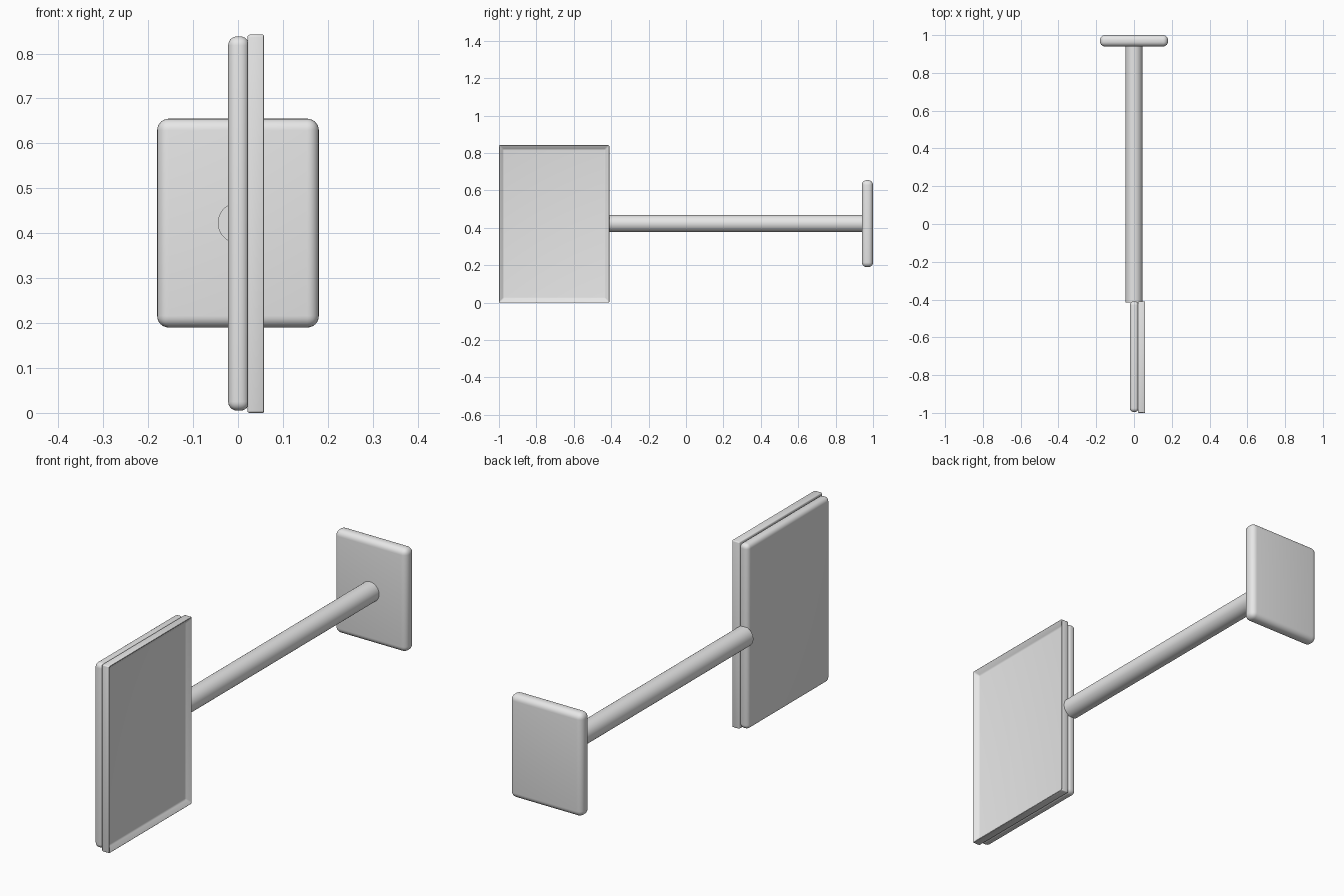
import bpy, bmesh, math
from mathutils import Matrix, Vector

if "Cube" in bpy.data.objects:
    bpy.data.objects.remove(bpy.data.objects["Cube"])

grey = bpy.data.materials.new("light_grey")
grey.diffuse_color = (0.8, 0.8, 0.8, 1)
grey.use_nodes = True
grey.node_tree.nodes["Principled BSDF"].inputs["Base Color"].default_value = grey.diffuse_color


def finish(bm, name, bevel=0, segments=4):
    bmesh.ops.recalc_face_normals(bm, faces=bm.faces)
    me = bpy.data.meshes.new(name)
    bm.to_mesh(me)
    bm.free()
    ob = bpy.data.objects.new(name, me)
    bpy.context.collection.objects.link(ob)
    me.materials.append(grey)
    if bevel:
        m = ob.modifiers.new("rounding", 'BEVEL')
        m.width, m.segments = bevel, segments
        m.limit_method = 'ANGLE'
    bpy.ops.object.select_all(action='DESELECT')
    ob.select_set(True)
    bpy.context.view_layer.objects.active = ob
    if bevel:
        bpy.ops.object.modifier_apply(modifier="rounding")
    bpy.ops.object.shade_smooth_by_angle(angle=math.radians(35))
    return ob


def box_mesh(lo, hi):
    lo, hi = Vector(lo), Vector(hi)
    bm = bmesh.new()
    mat = Matrix.Translation((lo + hi) / 2) @ Matrix.Diagonal((*(hi - lo), 1))
    bmesh.ops.create_cube(bm, size=1, matrix=mat)
    return bm


# Rounded wall plate at the far end of the arm
finish(box_mesh((-0.18, 0.94, 0.19), (0.18, 1.0, 0.655)), "wall_plate", 0.026, 6)

# Rounded backing panel
finish(box_mesh((-0.022, -0.995, 0.005), (0.025, -0.41, 0.838)), "back_panel", 0.02, 6)

# Display frame with a recessed face on the +x side
bm = box_mesh((0.021, -1.0, 0.0), (0.06, -0.41, 0.842))
bm.normal_update()
front = [f for f in bm.faces if f.normal.x > 0.9]
bmesh.ops.inset_region(bm, faces=front, thickness=0.023, use_even_offset=True)
for v in front[0].verts:
    v.co.x -= 0.02
finish(bm, "display_frame", 0.005, 3)

# Horizontal round arm
bm = bmesh.new()
y0, y1 = -0.415, 0.95
mat = Matrix.Translation((0, (y0 + y1) / 2, 0.423)) @ Matrix.Rotation(math.pi / 2, 4, 'X')
bmesh.ops.create_cone(bm, cap_ends=True, segments=48, radius1=0.045, radius2=0.045,
                      depth=y1 - y0, matrix=mat)
finish(bm, "support_arm")
